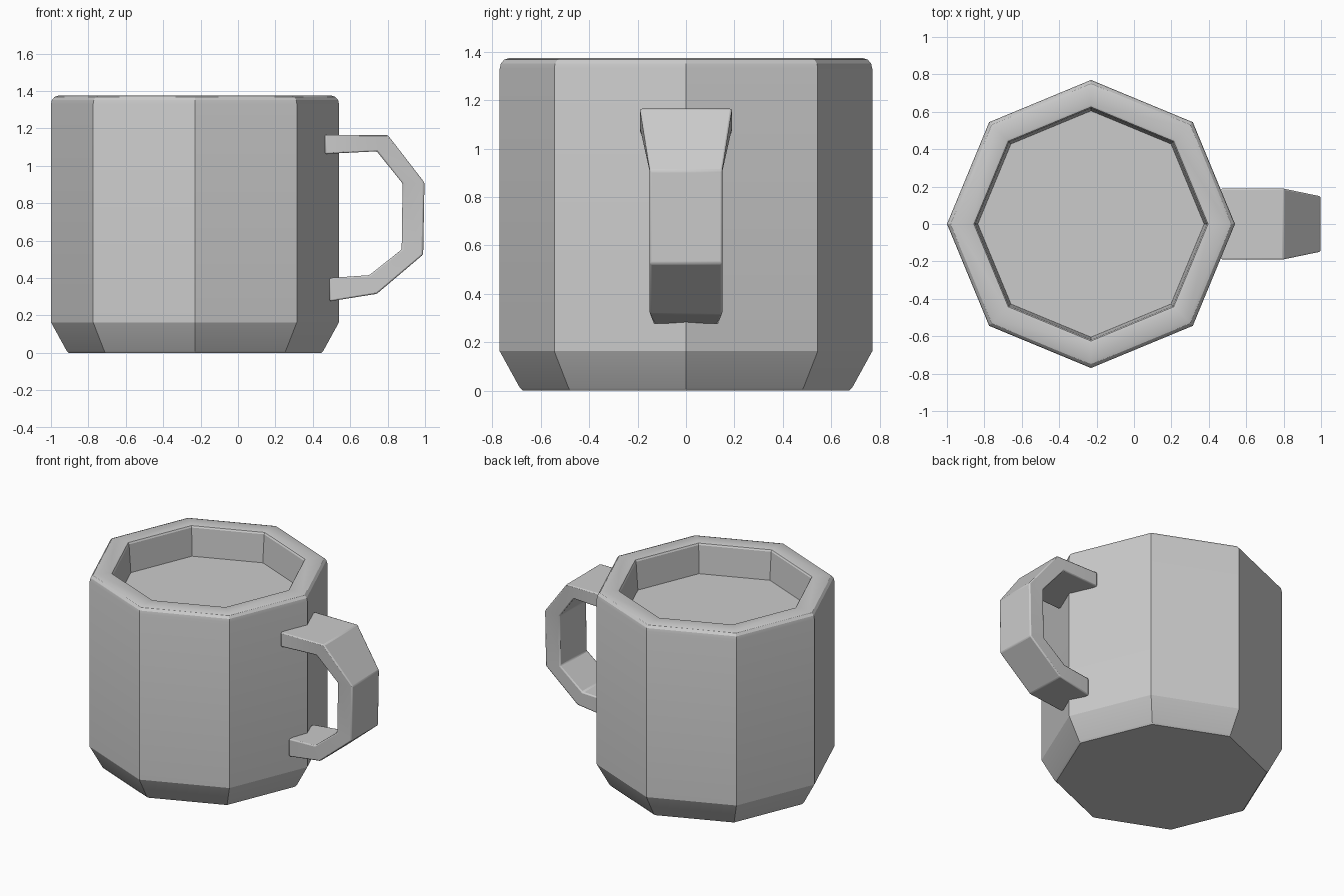
import bpy, bmesh
from math import cos, sin, pi

if "Cube" in bpy.data.objects:
    bpy.data.objects.remove(bpy.data.objects["Cube"])

CX = -0.23   # axis of the mug body
SIDES = 8


def make_object(name, bm, bevel=0.0):
    bmesh.ops.recalc_face_normals(bm, faces=bm.faces[:])
    mesh = bpy.data.meshes.new(name)
    bm.to_mesh(mesh)
    bm.free()
    ob = bpy.data.objects.new(name, mesh)
    bpy.context.collection.objects.link(ob)
    if bevel:
        mod = ob.modifiers.new("soft_edges", 'BEVEL')
        mod.width = bevel
        mod.segments = 2
        mod.limit_method = 'ANGLE'
    bpy.ops.object.select_all(action='DESELECT')
    ob.select_set(True)
    bpy.context.view_layer.objects.active = ob
    bpy.ops.object.shade_smooth_by_angle(angle=pi / 7)
    return ob


def skin(bm, rings):
    """Bridge successive vertex rings and cap both ends."""
    n = len(rings[0])
    for a, b in zip(rings, rings[1:]):
        for i in range(n):
            j = (i + 1) % n
            bm.faces.new((a[i], a[j], b[j], b[i]))
    bm.faces.new(rings[0])
    bm.faces.new(rings[-1])


# Octagonal mug: outside, rounded rim, inside wall, floor at the drink level
profile = [(0.675, 0.0), (0.687, 0.012), (0.77, 0.163), (0.77, 1.33),
           (0.765, 1.352), (0.751, 1.368), (0.73, 1.375),
           (0.638, 1.375), (0.626, 1.371), (0.619, 1.36), (0.605, 1.165)]
bm = bmesh.new()
skin(bm, [[bm.verts.new((CX + r * cos(2 * pi * i / SIDES),
                         r * sin(2 * pi * i / SIDES), z))
           for i in range(SIDES)] for r, z in profile])
make_object("mug_body", bm)

# Handle stations: outer x, outer z, inner x, inner z, half width
stations = [(0.465, 1.165, 0.465, 1.063, 0.19),
            (0.80, 1.165, 0.742, 1.077, 0.19),
            (0.997, 0.91, 0.88, 0.905, 0.15),
            (0.99, 0.525, 0.875, 0.552, 0.15),
            (0.742, 0.315, 0.702, 0.415, 0.15),
            (0.49, 0.275, 0.49, 0.40, 0.135)]
bm = bmesh.new()
skin(bm, [[bm.verts.new(p) for p in ((ox, -w, oz), (ox, w, oz),
                                     (ix, w, iz), (ix, -w, iz))]
          for ox, oz, ix, iz, w in stations])
make_object("mug_handle", bm, bevel=0.008)
